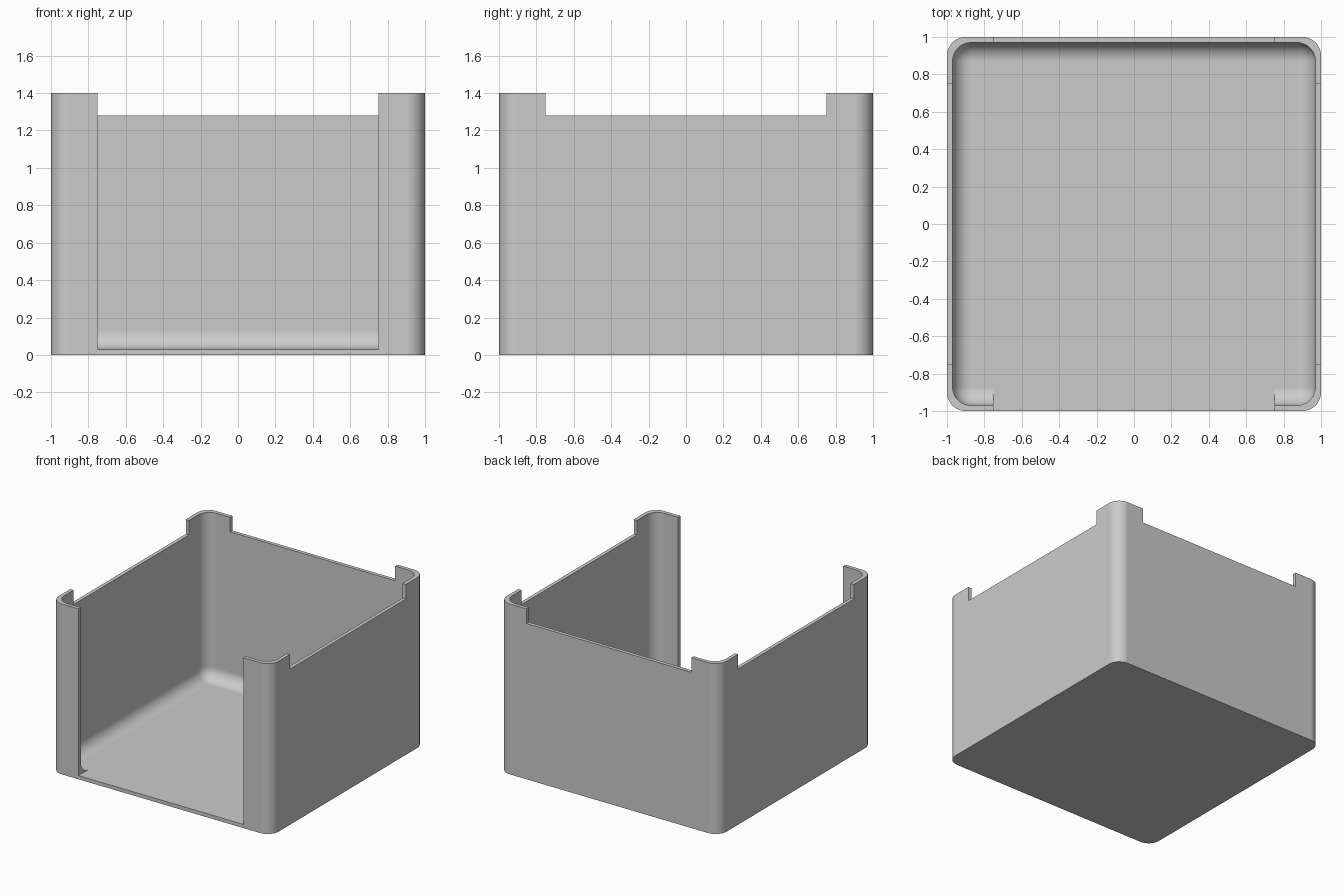
import bpy, bmesh, math
from mathutils import Vector

default = bpy.data.objects.get("Cube")
if default:
    bpy.data.objects.remove(default, do_unlink=True)

HEIGHT, WALL, RADIUS, SEGS = 1.4, 0.03, 0.1, 12
NOTCH_Z, GAP = 1.28, 0.75

grey = bpy.data.materials.new("light grey")
grey.use_nodes = True
grey.diffuse_color = (0.6, 0.6, 0.6, 1)
grey.node_tree.nodes["Principled BSDF"].inputs["Base Color"].default_value = (0.6, 0.6, 0.6, 1)


def rounded_loop(bm, half, radius, z):
    """Ring of vertices around a rounded square."""
    c = half - radius
    ring = []
    for k, (sx, sy) in enumerate([(1, 1), (-1, 1), (-1, -1), (1, -1)]):
        for i in range(SEGS + 1):
            a = math.pi / 2 * (k + i / SEGS)
            ring.append(bm.verts.new((sx * c + radius * math.cos(a),
                                      sy * c + radius * math.sin(a), z)))
    return ring


def make_object(name, bm):
    mesh = bpy.data.meshes.new(name)
    bm.to_mesh(mesh)
    bm.free()
    mesh.materials.append(grey)
    obj = bpy.data.objects.new(name, mesh)
    bpy.context.collection.objects.link(obj)
    return obj


# Open box: outer wall, rim, inner wall, rounded floor edge
bm = bmesh.new()
rings = [rounded_loop(bm, 1, RADIUS, 0), rounded_loop(bm, 1, RADIUS, HEIGHT),
         rounded_loop(bm, 1 - WALL, RADIUS, HEIGHT)]
for i in range(SEGS + 1):
    a = math.pi / 2 * i / SEGS
    inset = RADIUS * (1 - math.cos(a))
    rings.append(rounded_loop(bm, 1 - WALL - inset, RADIUS - inset,
                              WALL + RADIUS * (1 - math.sin(a))))
for lower, upper in zip(rings, rings[1:]):
    n = len(lower)
    for i in range(n):
        j = (i + 1) % n
        bm.faces.new((lower[i], lower[j], upper[j], upper[i]))
bm.faces.new(rings[0][::-1])
bm.faces.new(rings[-1])
bmesh.ops.remove_doubles(bm, verts=bm.verts, dist=1e-5)
bmesh.ops.recalc_face_normals(bm, faces=bm.faces)
box = make_object("open_box", bm)


def cut(low, high):
    """Subtract a block between two corners."""
    low, high = Vector(low), Vector(high)
    bm = bmesh.new()
    bmesh.ops.create_cube(bm, size=1)
    bmesh.ops.scale(bm, vec=high - low, verts=bm.verts)
    bmesh.ops.translate(bm, vec=(low + high) / 2, verts=bm.verts)
    cutter = make_object("cutter", bm)
    cutter.hide_render = True
    mod = box.modifiers.new("cut", 'BOOLEAN')
    mod.operation, mod.solver, mod.object = 'DIFFERENCE', 'EXACT', cutter
    bpy.ops.object.modifier_apply(modifier=mod.name)
    bpy.data.objects.remove(cutter, do_unlink=True)


bpy.ops.object.select_all(action='DESELECT')
bpy.context.view_layer.objects.active = box
box.select_set(True)

# Rim notches on the sides and back, then the tall front opening
cut((-GAP, 0, NOTCH_Z), (GAP, 1.2, 1.6))
cut((-1.2, -GAP, NOTCH_Z), (1.2, GAP, 1.6))
cut((-GAP, -1.2, WALL + 0.0002), (GAP, -0.8, 1.6))

# Smooth corners with crisp edges and flat walls
bpy.ops.object.shade_smooth_by_angle(angle=math.radians(30))
normals = box.modifiers.new("flat walls", 'WEIGHTED_NORMAL')
normals.keep_sharp = True
